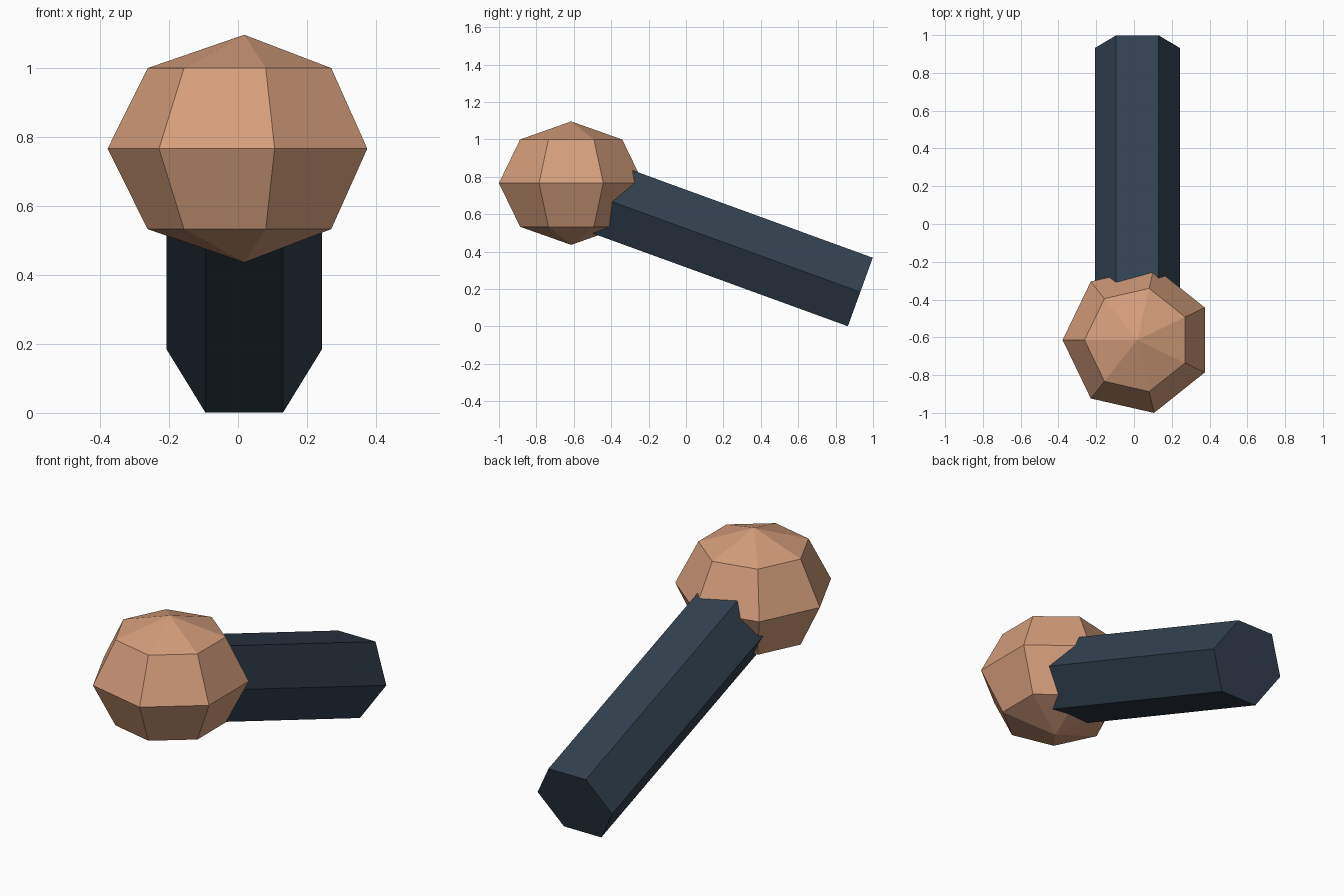
import bpy, bmesh
from math import pi, sin, cos, radians
from mathutils import Vector, Matrix

cube = bpy.data.objects.get("Cube")
if cube:
    bpy.data.objects.remove(cube, do_unlink=True)


def make_material(name, color):
    mat = bpy.data.materials.new(name)
    mat.use_nodes = True
    mat.diffuse_color = color
    mat.node_tree.nodes["Principled BSDF"].inputs["Base Color"].default_value = color
    return mat


def make_object(name, bm, mat):
    bmesh.ops.recalc_face_normals(bm, faces=bm.faces[:])
    mesh = bpy.data.meshes.new(name)
    bm.to_mesh(mesh)
    bm.free()
    mesh.materials.append(mat)
    obj = bpy.data.objects.new(name, mesh)
    bpy.context.collection.objects.link(obj)
    return obj


def ring(bm, center, radius, z, sides):
    """Horizontal ring of vertices with one corner pointing to -x."""
    return [bm.verts.new(center + Vector((radius * cos(pi + 2 * pi * i / sides),
                                          radius * sin(pi + 2 * pi * i / sides), z)))
            for i in range(sides)]


copper = make_material("warm copper", (0.66, 0.34, 0.20, 1))
slate = make_material("dark slate", (0.032, 0.052, 0.078, 1))

# Head: slightly flattened seven-sided faceted ball
SIDES, RADIUS, HEIGHT = 7, 0.396, 0.33
head_center = Vector((0.018, -0.614, 0.766))
bm = bmesh.new()
rings = [ring(bm, head_center, RADIUS * cos(a), HEIGHT * sin(a), SIDES)
         for a in (-pi / 4, 0, pi / 4)]
bottom = bm.verts.new(head_center - Vector((0, 0, HEIGHT)))
top = bm.verts.new(head_center + Vector((0, 0, HEIGHT)))
for i in range(SIDES):
    j = (i + 1) % SIDES
    bm.faces.new((bottom, rings[0][j], rings[0][i]))
    bm.faces.new((top, rings[2][i], rings[2][j]))
    for low, high in zip(rings, rings[1:]):
        bm.faces.new((low[i], low[j], high[j], high[i]))
make_object("head", bm, copper)

# Handle: hexagonal bar sloping down from inside the head to the ground
LENGTH = 1.64
handle_end = Vector((0.018, 0.932, 0.184))
bm = bmesh.new()
start = ring(bm, Vector(), 0.225, 0, 6)
end = ring(bm, Vector(), 0.225, LENGTH, 6)
bm.faces.new(start)
bm.faces.new(end)
for i in range(6):
    j = (i + 1) % 6
    bm.faces.new((start[i], start[j], end[j], end[i]))
handle = make_object("handle", bm, slate)
handle.matrix_world = Matrix.Translation(handle_end) @ Matrix.Rotation(radians(70), 4, 'X')
